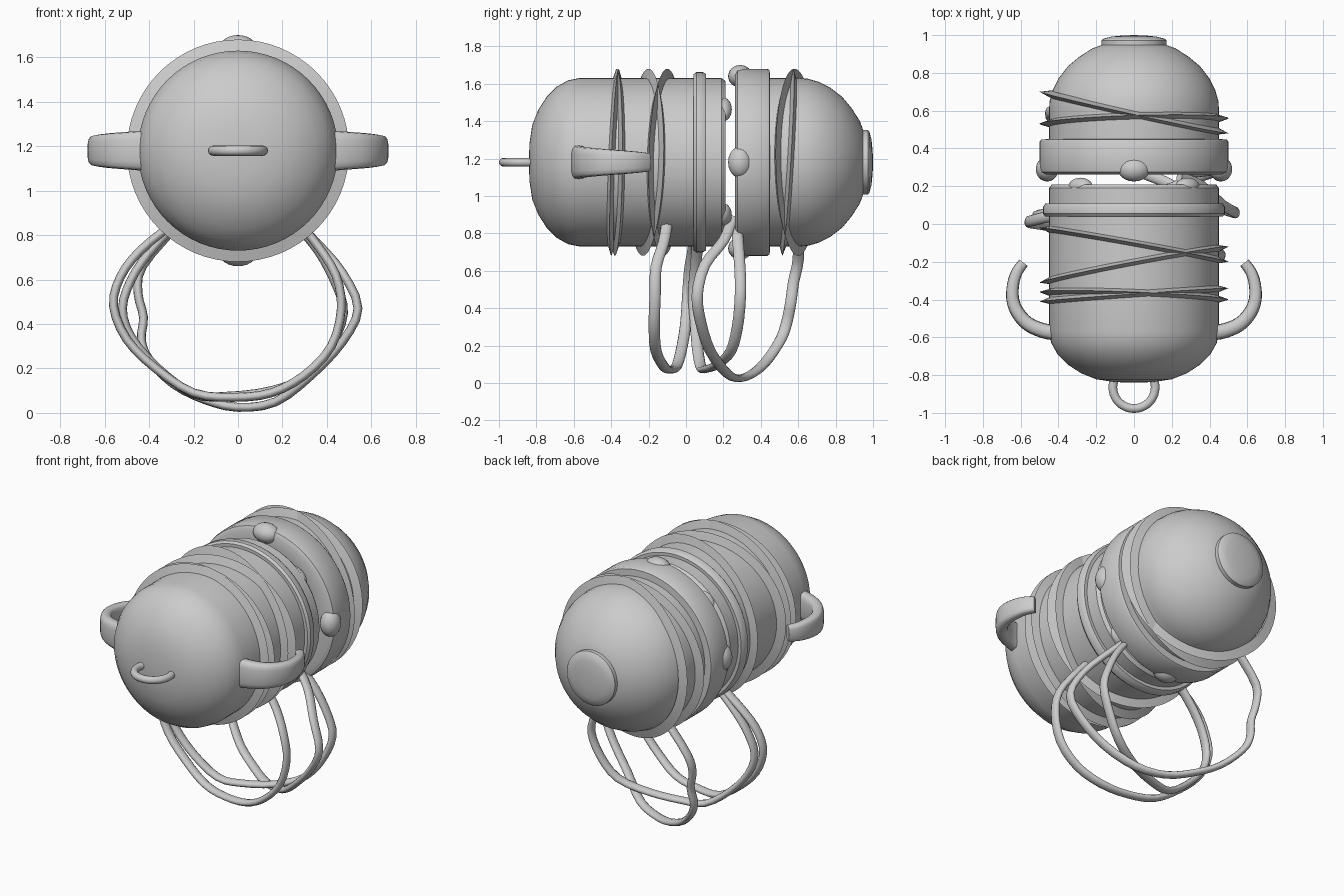
import bpy, bmesh
from math import sin, cos, pi
from mathutils import Vector

if "Cube" in bpy.data.objects:
    bpy.data.objects.remove(bpy.data.objects["Cube"])

ZC = 1.18  # height of the capsule axis (runs along y)


def finish(name, bm, angle=0.6):
    bmesh.ops.remove_doubles(bm, verts=bm.verts, dist=1e-5)
    bmesh.ops.recalc_face_normals(bm, faces=bm.faces)
    me = bpy.data.meshes.new(name)
    bm.to_mesh(me)
    bm.free()
    ob = bpy.data.objects.new(name, me)
    bpy.context.collection.objects.link(ob)
    bpy.ops.object.select_all(action='DESELECT')
    ob.select_set(True)
    bpy.context.view_layer.objects.active = ob
    bpy.ops.object.shade_smooth_by_angle(angle=angle)
    return ob


def skin(bm, rings, closed=False):
    n = len(rings[0])
    pairs = list(zip(rings, rings[1:] + rings[:1])) if closed else list(zip(rings, rings[1:]))
    for a, b in pairs:
        for i in range(n):
            j = (i + 1) % n
            bm.faces.new((a[i], a[j], b[j], b[i]))


def lathe(name, prof, closed=False, sx=0.0, sz=0.0, seg=64):
    """Revolve (radius, y) points about the axis, optionally sheared along y."""
    bm = bmesh.new()
    rings = []
    for r, y in prof:
        ring = []
        for i in range(seg):
            a = 2 * pi * i / seg
            x, z = r * sin(a), r * cos(a)
            ring.append(bm.verts.new((x, y + sx * x + sz * z, ZC + z)))
        rings.append(ring)
    skin(bm, rings, closed)
    return finish(name, bm)


def smooth_path(pts, sub=3):
    p = [Vector(q) for q in pts]
    p = [2 * p[0] - p[1]] + p + [2 * p[-1] - p[-2]]
    out = []
    for i in range(1, len(p) - 2):
        a, b, c, d = p[i - 1:i + 3]
        for k in range(sub):
            t = k / sub
            out.append(0.5 * (2 * b + (c - a) * t + (2 * a - 5 * b + 4 * c - d) * t * t
                              + (3 * b - a - 3 * c + d) * t ** 3))
    return out + [p[-2]]


def sweep(name, pts, side, w0, w1, h0, h1, power=1.0, seg=12):
    """Sweep a rounded section: w along 'side', h across it."""
    bm = bmesh.new()
    path = smooth_path(pts)
    rings = []
    for i, p in enumerate(path):
        t = (path[min(i + 1, len(path) - 1)] - path[max(i - 1, 0)]).normalized()
        s = Vector(side)
        s = (s - t * s.dot(t)).normalized()
        n = t.cross(s)
        f = i / (len(path) - 1)
        w, h = w0 + (w1 - w0) * f, h0 + (h1 - h0) * f
        ring = []
        for k in range(seg):
            c, q = cos(2 * pi * k / seg), sin(2 * pi * k / seg)
            c = abs(c) ** power * (1 if c > 0 else -1)
            q = abs(q) ** power * (1 if q > 0 else -1)
            ring.append(bm.verts.new(p + s * w * c + n * h * q))
        rings.append(ring)
    skin(bm, rings)
    bm.faces.new(rings[0])
    bm.faces.new(rings[-1])
    return finish(name, bm, 0.8)


def nub(name, angle, r, y, size):
    bm = bmesh.new()
    bmesh.ops.create_uvsphere(bm, u_segments=20, v_segments=12, radius=1)
    for v in bm.verts:
        tan, ax, rad = v.co.x * size[0], v.co.y * size[1], v.co.z * size[2] + r
        v.co = (rad * sin(angle) + tan * cos(angle), y + ax, ZC + rad * cos(angle) - tan * sin(angle))
    return finish(name, bm)


# Front half of the capsule, with a shallow recessed open end
lathe("front_shell", [(0, -.84), (.1, -.837), (.2, -.822), (.28, -.79), (.35, -.745), (.405, -.69),
                      (.438, -.63), (.45, -.57), (.45, -.3), (.45, .04), (.45, .19), (.435, .21),
                      (.36, .21), (.34, .19), (.33, .12), (0, .12)])
lathe("front_collar", [(.44, .04), (.47, .04), (.482, .055), (.482, .09), (.47, .108), (.44, .108)], True)

# Back half with a thick rolled rim, and end cap
lathe("back_shell", [(0, .36), (.33, .36), (.345, .3), (.38, .27), (.47, .262), (.495, .275), (.5, .3),
                     (.5, .435), (.492, .447), (.45, .45), (.45, .6), (.447, .65), (.43, .71), (.4, .77),
                     (.35, .835), (.29, .885), (.22, .93), (.15, .955), (0, .965)])
lathe("end_cap", [(0, .94), (.172, .94), (.172, .972), (.165, .98), (.12, .992), (.06, .998), (0, 1.0)])

# Rounded nubs on the facing edges
for i in range(4):
    nub("rim_nub", i * pi / 2, .46, .29, (.085, .065, .06))
    nub("front_nub", (i + .5) * pi / 2, .40, .2, (.075, .045, .05))

# Thin sharp bands wrapped around the body: y at left, right, top
for left, right, top in [(-.31, -.12, -.2), (-.02, -.2, -.1), (-.36, -.40, -.36),
                         (-.41, -.34, -.37), (.70, .48, .58), (.53, .56, .575)]:
    mid = (left + right) / 2
    lathe("wrapped_band", [(.44, mid - .02), (.5, mid), (.44, mid + .02)], True,
          sx=(right - left) / 1.0, sz=(top - mid) / .5)

# Side handles: open hooks
for s in (-1, 1):
    sweep("side_handle", [(s * x, y, ZC) for x, y in
          [(.41, -.575), (.48, -.565), (.56, -.53), (.615, -.47), (.642, -.4),
           (.64, -.32), (.62, -.255), (.585, -.205)]],
          (0, 0, 1), .092, .05, .042, .028, .6, 16)

# Front pull ring
bpy.ops.mesh.primitive_torus_add(major_radius=.112, minor_radius=.023, major_segments=40,
                                 minor_segments=12, location=(0, -.865, ZC))
bpy.context.object.name = "front_ring"
bpy.ops.object.shade_smooth_by_angle(angle=1.0)

# Hanging straps, each looping from the right side down and up to the left
straps = [
    [(.27, -.1, .86), (.36, -.12, .75), (.44, -.16, .62), (.465, -.165, .47), (.42, -.17, .3), (.3, -.16, .17),
     (.15, -.12, .09), (-.02, -.09, .07), (-.2, -.05, .09), (-.37, -.02, .2), (-.5, 0, .33),
     (-.56, .01, .48), (-.53, .02, .61), (-.44, .04, .73), (-.28, .05, .86)],
    [(.24, .25, .88), (.36, .2, .76), (.47, .1, .63), (.54, .06, .47), (.47, .08, .32), (.33, .13, .17),
     (.17, .22, .05), (0, .29, .025), (-.15, .37, .06), (-.29, .44, .13), (-.4, .51, .24),
     (-.435, .54, .33), (-.425, .56, .43), (-.45, .575, .54), (-.43, .6, .66), (-.28, .6, .84)],
    [(.25, .27, .86), (.36, .28, .73), (.44, .29, .58), (.475, .29, .45), (.42, .275, .3), (.32, .24, .17),
     (.15, .17, .1), (-.05, .11, .075), (-.2, .08, .085), (-.36, .06, .2), (-.48, .05, .34),
     (-.52, .04, .47), (-.48, .05, .6), (-.4, .06, .72), (-.27, .07, .86)],
]
for pts in straps:
    sweep("hanging_strap", pts, (0, 1, 0), .03, .03, .02, .02)
